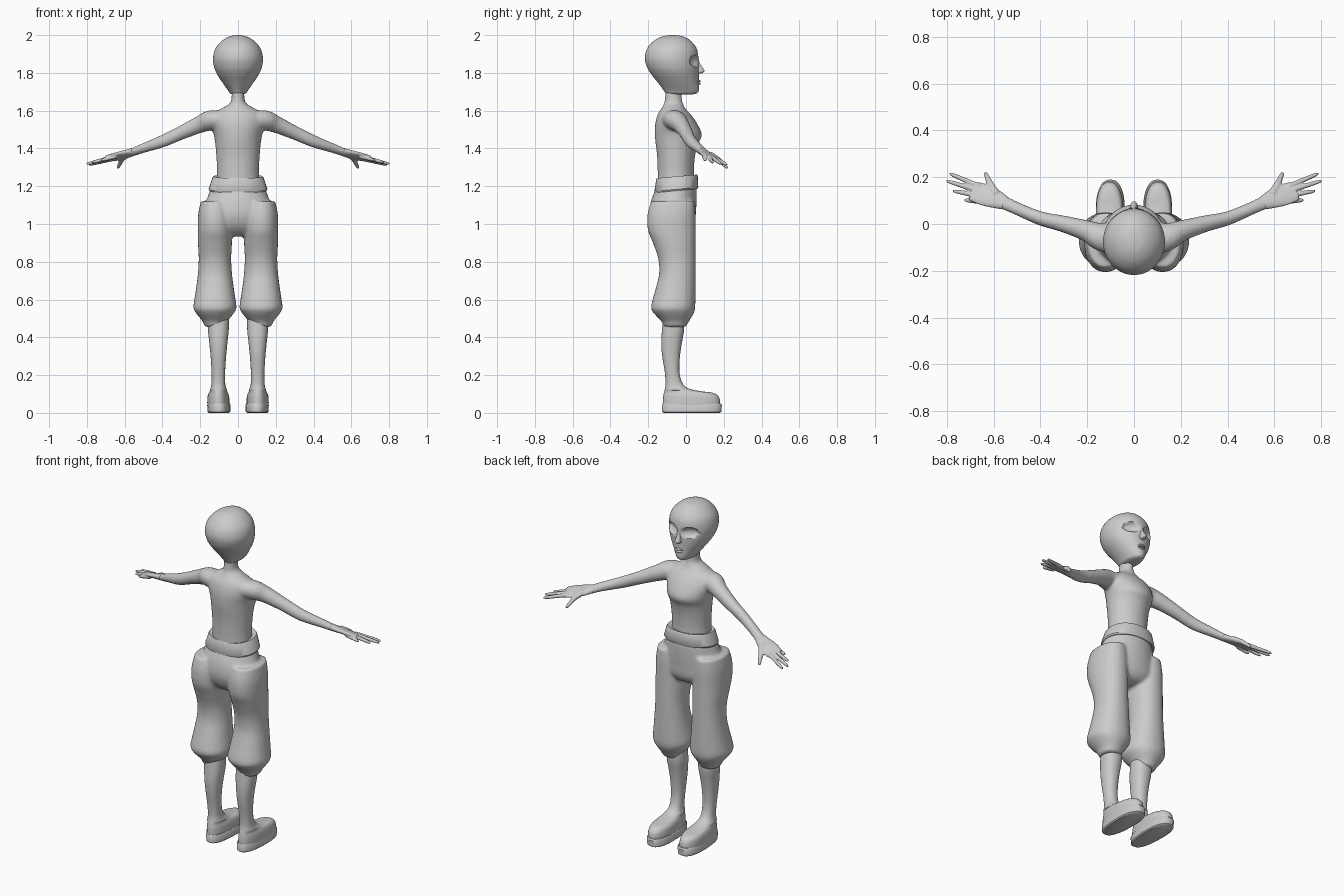
import bpy, bmesh
from math import sin, cos, tau
from mathutils import Vector


def spline(rows, steps):
    """Catmull-Rom through rows of numbers."""
    p = [Vector(r) for r in rows]
    if steps < 2:
        return p
    out = []
    for i in range(len(p) - 1):
        a, b, c, d = p[max(i - 1, 0)], p[i], p[i + 1], p[min(i + 2, len(p) - 1)]
        for k in range(steps):
            t = k / steps
            out.append(0.5 * (2 * b + (c - a) * t + (2 * a - 5 * b + 4 * c - d) * t * t
                              + (3 * b - a - 3 * c + d) * t ** 3))
    return out + [p[-1]]


def skin(bm, rings):
    vs = [[bm.verts.new(co) for co in r] for r in rings]
    n = len(vs[0])
    for a, b in zip(vs, vs[1:]):
        for i in range(n):
            bm.faces.new((a[i], a[(i + 1) % n], b[(i + 1) % n], b[i]))
    bm.faces.new(vs[0])
    bm.faces.new(vs[-1])


def column(bm, rows, cx=0, n=32, steps=4, tilt=0, power=1.0):
    """Upright loft, rows of (z, half width, back y, front y)."""
    rings = []
    for z, w, y0, y1 in spline(rows, steps):
        ring = []
        for i in range(n):
            c, s = cos(tau * i / n), sin(tau * i / n)
            c = abs(c) ** power * (1 if c > 0 else -1)
            s = abs(s) ** power * (1 if s > 0 else -1)
            y = (y0 + y1) / 2 + s * (y1 - y0) / 2
            ring.append((cx + c * w, y, z + tilt * (y + 0.05)))
        rings.append(ring)
    skin(bm, rings)


def limb(bm, rows, sx=1, n=16, steps=4):
    """Loft along a path, rows of (x, y, z, half width, half thickness)."""
    p = spline(rows, steps)
    side = Vector((-0.35, 0.9, -0.3))
    rings = []
    for i, r in enumerate(p):
        t = (p[min(i + 1, len(p) - 1)] - p[max(i - 1, 0)]).to_3d().normalized()
        u = (side - t * side.dot(t)).normalized()
        v = t.cross(u)
        ring = [r.to_3d() + u * r[3] * cos(tau * k / n) + v * r[4] * sin(tau * k / n)
                for k in range(n)]
        rings.append([(q.x * sx, q.y, q.z) for q in ring])
    skin(bm, rings)


def finish(name, bm, voxel=0, smooth=0, angle=0.7):
    bmesh.ops.recalc_face_normals(bm, faces=bm.faces)
    me = bpy.data.meshes.new(name)
    bm.to_mesh(me)
    bm.free()
    ob = bpy.data.objects.new(name, me)
    bpy.context.collection.objects.link(ob)
    bpy.ops.object.select_all(action='DESELECT')
    ob.select_set(True)
    bpy.context.view_layer.objects.active = ob
    if voxel:
        me.shade_smooth()
        m = ob.modifiers.new("blend", 'REMESH')
        m.mode, m.voxel_size, m.use_smooth_shade = 'VOXEL', voxel, True
        s = ob.modifiers.new("soften", 'SMOOTH')
        s.factor, s.iterations = 0.5, smooth
    else:
        bpy.ops.object.shade_smooth_by_angle(angle=angle)
    return ob


# Head, with eye sockets and mouth line pressed into the face
bm = bmesh.new()
column(bm, [(2.0, .008, -.08, -.06), (1.993, .045, -.125, -.015), (1.97, .085, -.17, .025),
            (1.93, .119, -.205, .056), (1.88, .132, -.218, .066), (1.83, .126, -.206, .068),
            (1.79, .109, -.182, .068), (1.75, .083, -.15, .068), (1.71, .055, -.12, .068),
            (1.692, .042, -.108, .058), (1.685, .025, -.09, .03)], n=80, steps=7)
for v in bm.verts:
    if v.co.y > -.03:
        d = ((abs(v.co.x) - .056) / .04) ** 2 + ((v.co.z - 1.862) / .03) ** 2
        if d < 1:
            v.co.y -= .03 * (1 - d) ** .5
        m = (v.co.x / .03) ** 2 + ((v.co.z - 1.75) / .006) ** 2
        if m < 1:
            v.co.y -= .01 * (1 - m)
finish("head", bm, angle=0.9)

# Nose
bm = bmesh.new()
column(bm, [(1.875, .007, .045, .066), (1.85, .009, .045, .074), (1.825, .013, .045, .09),
            (1.81, .017, .045, .098), (1.80, .015, .045, .088), (1.795, .006, .05, .07)], n=16)
finish("nose", bm)

# Lips
bm = bmesh.new()
for z in (1.757, 1.743):
    column(bm, [(z - .007, .008, .055, .066), (z - .003, .02, .05, .077),
                (z + .003, .02, .05, .077), (z + .007, .008, .055, .066)], n=16)
finish("lips", bm)

# Torso, neck and arms blended into one skin
bm = bmesh.new()
column(bm, [(1.19, .115, -.15, .045), (1.28, .111, -.15, .042), (1.36, .115, -.153, .048),
            (1.42, .12, -.16, .062), (1.47, .128, -.165, .084), (1.53, .14, -.163, .06),
            (1.58, .132, -.15, .025), (1.61, .09, -.132, -.003), (1.635, .048, -.117, -.015),
            (1.66, .035, -.112, -.022), (1.73, .033, -.11, -.02)])
for s in (1, -1):
    limb(bm, [(.05, -.065, 1.54, .075, .055), (.14, -.055, 1.548, .062, .054),
              (.2, -.03, 1.528, .046, .046), (.3, .0, 1.483, .036, .037),
              (.4, .024, 1.438, .03, .033), (.5, .066, 1.402, .028, .025),
              (.565, .095, 1.377, .031, .019), (.6, .108, 1.368, .035, .015)], s)
finish("torso_and_arms", bm, 0.008, 5)

# Hands: palm, four fingers, thumb
bm = bmesh.new()
fingers = [((.66, .160, 1.345), (.79, .217, 1.313)), ((.665, .142, 1.35), (.803, .185, 1.318)),
           ((.66, .120, 1.355), (.775, .142, 1.325)), ((.645, .095, 1.358), (.725, .102, 1.337))]
for s in (1, -1):
    limb(bm, [(.55, .088, 1.383, .03, .02), (.6, .11, 1.368, .044, .017),
              (.65, .128, 1.355, .049, .014), (.69, .143, 1.346, .043, .010)], s)
    for a, b in fingers:
        a, b = Vector(a), Vector(b)
        limb(bm, [(*a.lerp(b, t), r, r) for t, r in
                  ((0, .012), (.4, .0105), (.8, .009), (.96, .006), (1, .002))], s, 12)
    limb(bm, [(.59, .125, 1.368, .02, .018), (.613, .165, 1.345, .017, .014),
              (.625, .195, 1.32, .011, .011), (.635, .215, 1.30, .008, .008),
              (.638, .22, 1.295, .002, .002)], s, 12)
finish("hands", bm, 0.004, 2)

# Belt: flared sash with crisp edges, slightly higher at the front
bm = bmesh.new()
column(bm, [(1.182, .135, -.15, .045), (1.176, .152, -.163, .06), (1.184, .156, -.167, .065),
            (1.245, .136, -.158, .062), (1.252, .131, -.154, .058), (1.246, .114, -.147, .045)],
       n=40, steps=1, tilt=.09, power=.9)
finish("belt", bm)

# Baggy trousers: hips and two puffed legs blended together
bm = bmesh.new()
column(bm, [(1.22, .135, -.15, .048), (1.18, .148, -.163, .056), (1.12, .168, -.186, .056),
            (1.05, .186, -.193, .052), (.99, .185, -.175, .046), (.95, .13, -.14, .02),
            (.935, .08, -.11, -.02)])
for s in (1, -1):
    column(bm, [(1.12, .075, -.185, .045), (1.05, .089, -.204, .05), (.97, .091, -.202, .05),
                (.9, .09, -.175, .05), (.82, .086, -.148, .05), (.74, .09, -.142, .05),
                (.66, .1, -.16, .05), (.6, .109, -.177, .05), (.555, .114, -.185, .048),
                (.525, .098, -.168, .04), (.485, .066, -.13, .016), (.462, .056, -.12, .003),
                (.455, .045, -.11, -.01)], cx=s * .122, power=.92)
finish("trousers", bm, 0.009, 4)

# Lower legs running into the shoe uppers, and the soles
legs, soles = bmesh.new(), bmesh.new()
for s in (1, -1):
    column(legs, [(.52, .055, -.12, -.01), (.44, .055, -.127, -.01), (.37, .048, -.131, -.022),
                  (.3, .041, -.126, -.032), (.22, .036, -.113, -.035), (.16, .036, -.108, -.02),
                  (.13, .042, -.111, .012), (.115, .05, -.115, .075), (.107, .054, -.117, .14),
                  (.09, .06, -.12, .17), (.065, .062, -.122, .18), (.04, .062, -.122, .18)],
           cx=s * .104, power=.88)
    column(soles, [(.0, .056, -.118, .178), (.006, .063, -.126, .187), (.042, .065, -.128, .19),
                   (.05, .06, -.123, .184)], cx=s * .101, n=40, steps=1, power=.82)
# heels narrower than toes
for b in (legs, soles):
    for v in b.verts:
        if v.co.z < .12:
            c = .104 if v.co.x > 0 else -.104
            v.co.x = c + (v.co.x - c) * (.93 + .5 * min(v.co.y, .12))
finish("lower_legs_and_shoes", legs, angle=1.0)
finish("soles", soles)
